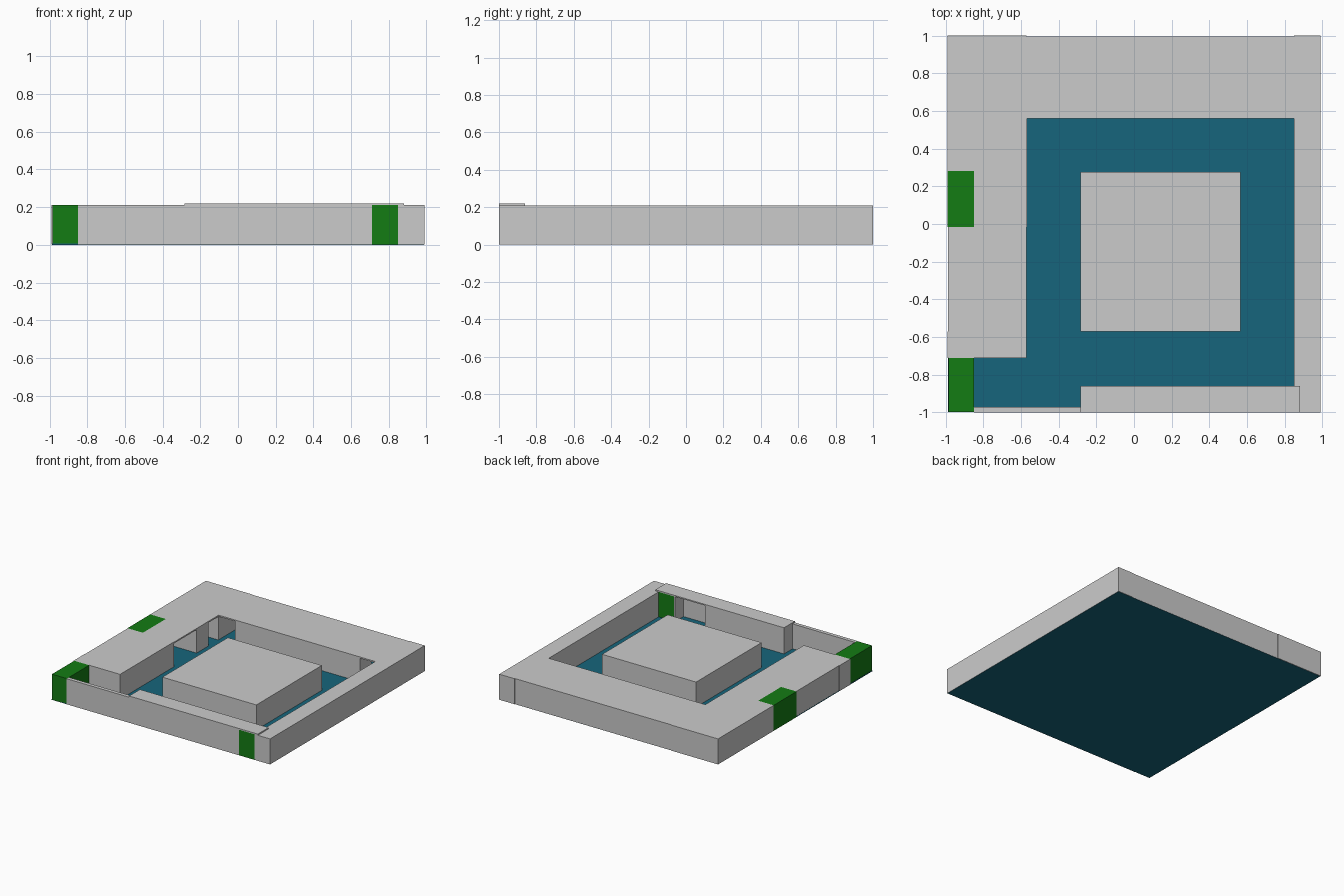
import bpy, bmesh

if "Cube" in bpy.data.objects:
    bpy.data.objects.remove(bpy.data.objects["Cube"])


def material(name, rgb):
    m = bpy.data.materials.new(name)
    m.diffuse_color = (*rgb, 1)
    m.use_nodes = True
    m.node_tree.nodes["Principled BSDF"].inputs["Base Color"].default_value = m.diffuse_color
    return m


BLUE = material("floor_blue", (0.008, 0.13, 0.20))
GREEN = material("door_green", (0.007, 0.20, 0.007))
TOP, BASE, ROOF = 0.21, 0.001, 0.199


def box(name, x0, x1, y0, y1, z0=BASE, z1=TOP, mat=None):
    bm = bmesh.new()
    bmesh.ops.create_cube(bm, size=1)
    for v in bm.verts:
        v.co = (x1 if v.co.x > 0 else x0, y1 if v.co.y > 0 else y0, z1 if v.co.z > 0 else z0)
    me = bpy.data.meshes.new(name)
    bm.to_mesh(me)
    bm.free()
    ob = bpy.data.objects.new(name, me)
    bpy.context.collection.objects.link(ob)
    if mat:
        me.materials.append(mat)
    return ob


# Thin floor under everything
box("floor", -0.988, 0.988, -0.997, 0.995, 0, 0.006, BLUE)

# Central island and solid outer walls
box("centre_block", -0.285, 0.565, -0.57, 0.277)
box("right_wall", 0.85, 0.99, -1, 1)
box("back_left_corner", -0.99, -0.57, 0.56, 1)

# Covered passage behind the back wall
box("back_inner_wall", -0.42, 0.71, 0.56, 0.71, BASE, ROOF)
box("back_outer_wall", -0.57, 0.85, 0.97, 0.996, BASE, ROOF)
box("back_roof", -0.57, 0.85, 0.56, 0.996, ROOF, TOP)

# Left block with covered side passage
box("left_block", -0.987, -0.57, -0.71, -0.015)
box("left_corner_post", -0.99, -0.85, -0.71, -0.57)
box("left_pillar", -0.99, -0.57, 0.28, 0.43, BASE, ROOF)
box("left_outer_wall", -0.99, -0.97, 0.43, 0.56, BASE, ROOF)
box("left_roof_back", -0.99, -0.567, 0.28, 0.56, ROOF, TOP)
box("left_roof_front", -0.85, -0.567, -0.015, 0.28, ROOF, TOP)

# Front wall, its inner block and the raised roof strip
box("front_wall_left", -0.85, 0.71, -1, -0.97)
box("front_block", -0.285, 0.43, -0.97, -0.86)
box("front_side_panel", 0.702, 0.71, -0.97, -0.86)
box("front_roof", -0.285, 0.88, -1, -0.86, TOP, 0.22)

# Green doors
box("left_door", -0.99, -0.85, -0.015, 0.28, mat=GREEN)
box("corner_door", -0.985, -0.85, -0.997, -0.71, mat=GREEN)
box("front_door", 0.71, 0.85, -1, -0.86, mat=GREEN)
